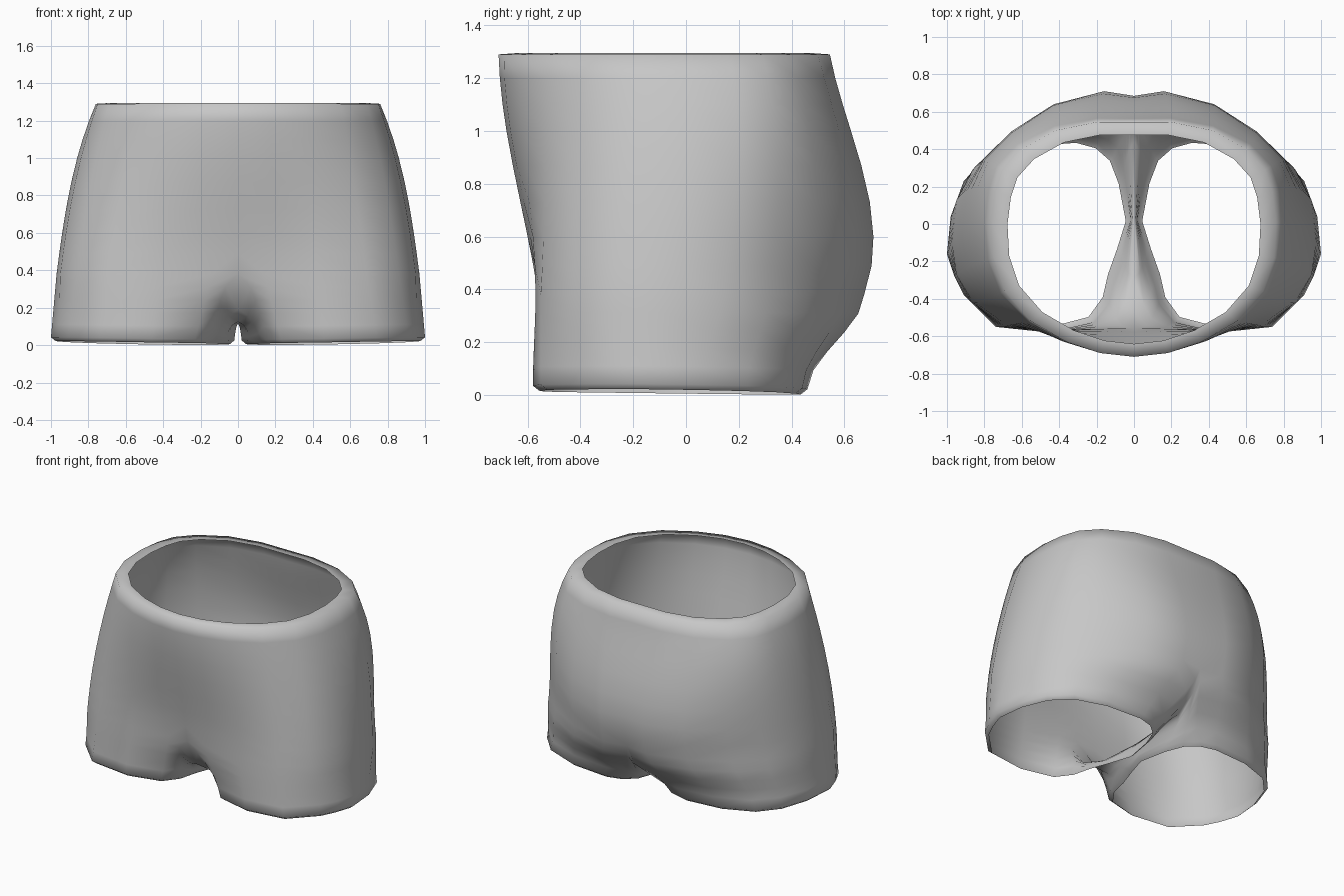
import bpy
import bmesh

cube = bpy.data.objects.get("Cube")
if cube:
    bpy.data.objects.remove(cube, do_unlink=True)

# Half sections, from front centre round the left side to back centre
# (x row and y row, in hundredths)
SECTIONS = {
    1.29: ([0, 18, 36, 55, 69, 75, 76, 74, 70, 60, 42, 20, 0],
           [-71, -69, -63, -52, -36, -18, 1, 17, 29, 40, 50, 54.5, 54.5]),
    1.0: ([0, 18, 39, 60, 76, 84, 86, 84, 78, 65, 43, 18, 0],
          [-68, -66.5, -62, -53, -39, -21, 0, 19, 34, 47, 58, 62.5, 61.5]),
    0.6: ([0, 18, 41, 66, 83, 92, 94, 91, 81, 66, 43, 16, 0],
          [-60, -59, -58, -54, -42, -25, -4, 17, 34, 49, 64, 71, 68.5]),
    0.38: ([0, 14, 42, 69, 86, 95, 97, 94, 84, 68, 43, 16, 0],
           [-56, -56, -57, -55, -42, -27, -8, 14, 31, 46, 60, 67.5, 65]),
}
# Leg opening: the same columns, then the inner thigh from back to front
HEM = ([15, 23, 46, 74, 91, 96, 100, 98, 91, 79, 57, 30, 19, 11, 6, 2, 7, 12],
       [-41, -52, -58, -55, -38, -28, -16, 4, 23, 36, 44, 46, 43, 36, 23, 2, -14, -28])
# Crotch seam on the centre plane, from back to front (y, z)
SEAM = [(.58, .235), (.44, .145), (.02, .115), (-.29, .125), (-.47, .19)]
CENTRE_Y = -.08
LEG_CENTRE = (.5, -.06)


def torso_point(column, z):
    """Smooth cubic through the key sections at height z."""
    x = y = 0
    for key, (xs, ys) in SECTIONS.items():
        weight = .01
        for other in SECTIONS:
            if other != key:
                weight *= (z - other) / (key - other)
        x += weight * xs[column]
        y += weight * ys[column]
    return x, y, z


def hem_point(column, lip=False):
    x, y = HEM[0][column] / 100, HEM[1][column] / 100
    z = .005 - .011 * y + .015 * x * x
    if lip:
        cx, cy = LEG_CENTRE
        return x + (cx - x) * .05, y + (cy - y) * .05, z
    return x, y, z + .02


def leg_ring(top, t):
    """Blend the top of the leg into its opening, with a crease at the back."""
    ring = []
    for column, a in enumerate(top):
        b = hem_point(column)
        # Inner thighs part early, the seat stays closed until low down
        tx = t
        if column == 0 or column > 13:
            tx = t ** .5
        elif column == 12:
            tx = t ** 1.4
        ty = t * t * (3 - 2 * t) if column < 13 else t
        ring.append((a[0] + (b[0] - a[0]) * tx,
                     a[1] + (b[1] - a[1]) * ty,
                     a[2] + (b[2] - a[2]) * t))
    return ring


def bridge(bm, upper, lower, closed=False):
    count = len(upper)
    for i in range(count if closed else count - 1):
        j = (i + 1) % count
        bm.faces.new((upper[i], lower[i], lower[j], upper[j]))


bm = bmesh.new()


def add(points):
    return [bm.verts.new(p) for p in points]


# Waistband lip and torso
columns = range(13)
waist = [torso_point(c, 1.29) for c in columns]
rows = [add([(x * .89, CENTRE_Y + (y - CENTRE_Y) * .89, 1.295) for x, y, z in waist])]
for z in (1.29, 1.2, 1.1, 1.0, .87, .73, .6, .49, .38):
    rows.append(add([torso_point(c, z) for c in columns]))
for upper, lower in zip(rows, rows[1:]):
    bridge(bm, upper, lower)

# Leg, starting from the torso edge and the crotch seam
ring = rows[-1] + add([(0, y, z) for y, z in SEAM])
top = [tuple(v.co) for v in ring]
for t in (.2, .4, .6, .8, 1):
    lower = add(leg_ring(top, t))
    bridge(bm, ring, lower, True)
    ring = lower
bridge(bm, ring, add([hem_point(c, True) for c in range(18)]), True)

for face in bm.faces:
    face.smooth = True
bmesh.ops.recalc_face_normals(bm, faces=bm.faces)
# Outward check on a side face of the open shell
side = max(bm.faces, key=lambda f: f.calc_center_median().x)
if side.normal.x < 0:
    bmesh.ops.reverse_faces(bm, faces=bm.faces)

mesh = bpy.data.meshes.new("shorts")
bm.to_mesh(mesh)
bm.free()
shorts = bpy.data.objects.new("shorts", mesh)
bpy.context.collection.objects.link(shorts)

# Right half
mirror = shorts.modifiers.new("mirror", "MIRROR")
mirror.use_clip = True
mirror.merge_threshold = .001

# Grey cloth
cloth = bpy.data.materials.new("grey cloth")
cloth.use_nodes = True
grey = (.57, .57, .57, 1)
cloth.diffuse_color = grey
cloth.node_tree.nodes["Principled BSDF"].inputs["Base Color"].default_value = grey
mesh.materials.append(cloth)
